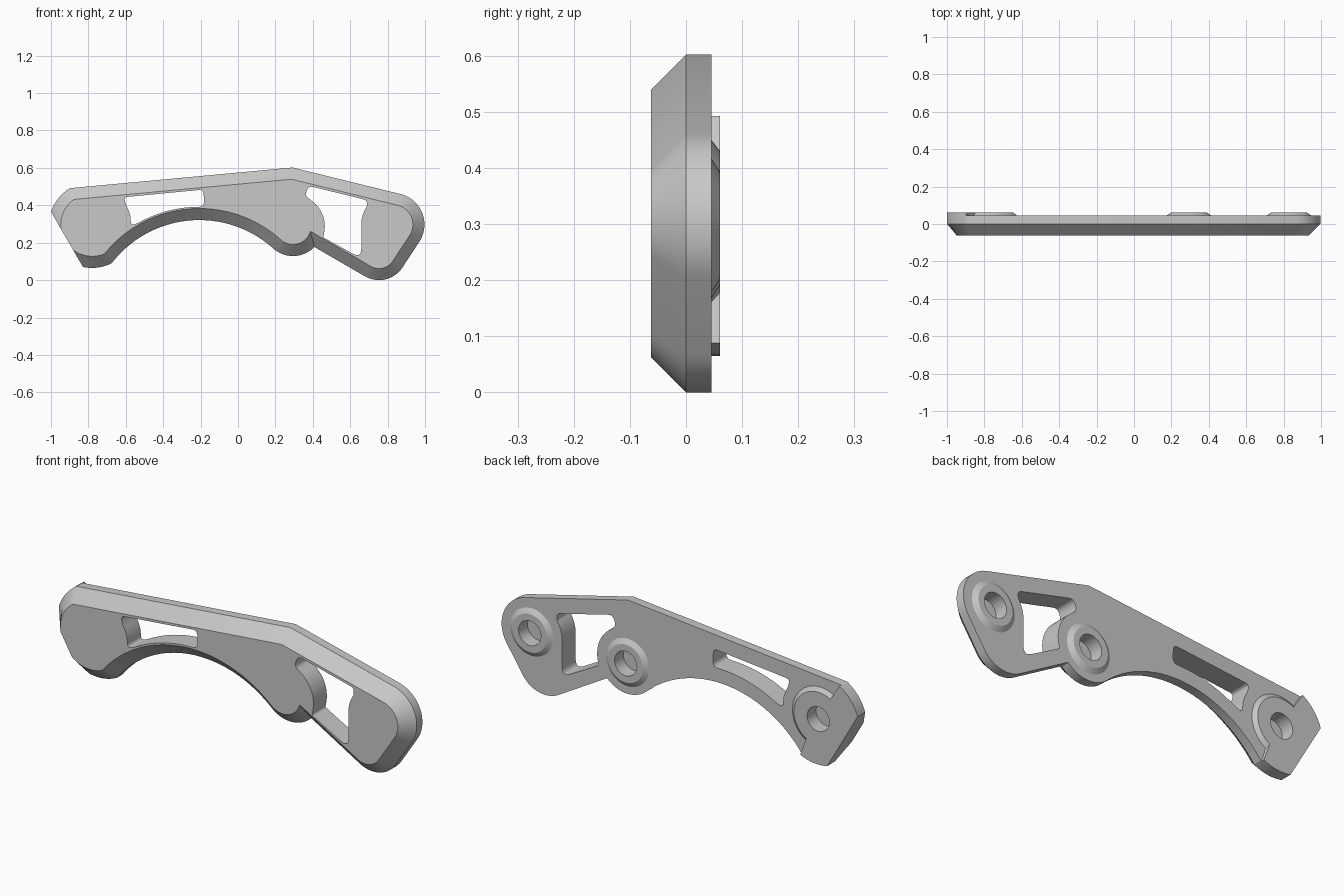
import bpy, bmesh, math
from mathutils import Vector as V

if "Cube" in bpy.data.objects:
    bpy.data.objects.remove(bpy.data.objects["Cube"])

rad, cos, sin = math.radians, math.cos, math.sin
GREY = bpy.data.materials.new("satin_grey")
GREY.diffuse_color = (0.58, 0.58, 0.58, 1)
GREY.use_nodes = True
GREY.node_tree.nodes["Principled BSDF"].inputs["Base Color"].default_value = GREY.diffuse_color

# Centres in the x-z plane: three bolt points, arch, lower right corner
END, MID, TIP = V((-.78, .295)), V((.294, .287)), V((.829, .297))
ARCH, TOE = V((-.207, -.269)), V((.754, .15))
APEX = V((.291, .602))
Y_FRONT, Y_RIM, Y_BACK, Y_BOSS = -.062, 0, .045, .0605
HOLE_R, HOLE_FLOOR = .062, -.01


def unit(a):
    return V((cos(a), sin(a)))


def arc(c, r, a0, a1, n):
    return [c + r * unit(a0 + (a1 - a0) * i / n) for i in range(n + 1)]


def circle(c, r, n=48):
    return arc(c, r, 0, 2 * math.pi, n)[:-1]


def angle(v):
    return math.atan2(v.y, v.x)


def solid(name, rings, through=(), blind=()):
    """Closed solid through equal-count x-z rings, with through and blind openings."""
    bm = bmesh.new()

    def loop(pts, y):
        return [bm.verts.new((p.x, y, p.y)) for p in pts]

    def walls(a, b):
        for i in range(len(a)):
            j = (i + 1) % len(a)
            bm.faces.new((a[j], a[i], b[i], b[j]))

    def cap(loops):
        edges = []
        for lp in loops:
            for i, v in enumerate(lp):
                pair = (lp[i - 1], v)
                edges.append(bm.edges.get(pair) or bm.edges.new(pair))
        bmesh.ops.triangle_fill(bm, use_beauty=True, edges=edges, normal=(0, -1, 0))

    loops = [loop(pts, y) for pts, y in rings]
    for a, b in zip(loops, loops[1:]):
        walls(a, b)
    front, back = [loops[0]], [loops[-1]]
    for pts in through:
        front.append(loop(pts, rings[0][1]))
        back.append(loop(pts, rings[-1][1]))
        walls(front[-1], back[-1])
    for pts in blind:
        floor = loop(pts, HOLE_FLOOR)
        back.append(loop(pts, rings[-1][1]))
        walls(floor, back[-1])
        bm.faces.new(floor)
    cap(front)
    cap(back)
    bmesh.ops.recalc_face_normals(bm, faces=bm.faces[:])
    if bm.calc_volume(signed=True) < 0:
        bmesh.ops.reverse_faces(bm, faces=bm.faces[:])
    me = bpy.data.meshes.new(name)
    bm.to_mesh(me)
    bm.free()
    me.materials.append(GREY)
    ob = bpy.data.objects.new(name, me)
    bpy.context.collection.objects.link(ob)
    return ob


def rounded(corners):
    """Polygon with filleted corners; each corner is (point, radius)."""
    out, n = [], len(corners)
    for i, (p, r) in enumerate(corners):
        if r == 0:
            out.append(p)
            continue
        a = p + (corners[i - 1][0] - p).normalized() * r
        b = p + (corners[(i + 1) % n][0] - p).normalized() * r
        out += [a * (1 - t) ** 2 + p * 2 * t * (1 - t) + b * t * t
                for t in (k / 6 for k in range(7))]
    return out


def outline(d):
    """Bracket outline, counter-clockwise, shrunk by d (the flat end is not shrunk)."""
    r_end, r_arch = .23 - d, .59 + d
    r_mid = (MID - ARCH).length - r_arch
    r_tip, r_toe = .168 - d, .15 - d
    # rounded end, below its flat, up to the arch
    w = math.acos(.155 / r_end)
    to = ARCH - END
    D = to.length
    a_end = angle(to) - math.acos((D * D + r_end ** 2 - r_arch ** 2) / (2 * D * r_end))
    pts = arc(END, r_end, rad(210) + w - 2 * math.pi, a_end, 8)
    # arch and middle boss
    a_mid = angle(MID - ARCH)
    pts += arc(ARCH, r_arch, angle(pts[-1] - ARCH), a_mid, 40)[1:]
    nb = rad(-120.1)
    s = (MID - TOE).dot(unit(nb)) - .15 + d
    pts += arc(MID, r_mid, a_mid - math.pi, rad(-30.1) + math.asin(s / r_mid), 20)[1:]
    # lower right corner and tip
    u = TIP - TOE
    nr = angle(u) - math.acos((.15 - .168) / u.length)
    pts += arc(TOE, r_toe, nb, nr, 14)
    v = TIP - APEX
    nt = angle(v) + math.asin(.168 / v.length) + math.pi / 2
    pts += arc(TIP, r_tip, nr, nt, 18)
    # ridge and the rounded end above its flat
    n1, n2 = unit(rad(95.3)), unit(nt)
    pts.append(APEX - d * (n1 + n2) / (1 + n1.dot(n2)))
    h = (APEX - END).dot(n1) - d
    return pts + arc(END, r_end, rad(95.3) + math.acos(h / r_end), rad(210) - w, 8)


# Pocket above the arch
c1 = [(V((-.185, .484)), .025), (V((-.612, .443)), .025)]
c1 += [(p, 0) for p in arc(END, .21, rad(30), rad(12), 5)]
c1 += [(V((-.572, .29)), .025)]
c1 += [(p, 0) for p in arc(ARCH, .661, rad(119), rad(95), 14)]
c1 += [(V((-.18, .393)), .03)]
# Pocket between the middle boss and the tip
c2 = [(V((.69, .427)), .02), (V((.375, .505)), .03), (V((.36, .45)), .02)]
c2 += [(p, 0) for p in arc(MID, .17, rad(57), rad(-10), 16)]
c2 += [(V((.456, .228)), .008), (V((.659, .117)), .05)]
c2 += [(p, 0) for p in arc(TIP, .17, rad(180), rad(146), 8)]

# Main plate with chamfered front, two pockets and blind bolt holes at the back
plate = solid("bracket_plate",
              [(outline(.062), Y_FRONT), (outline(0), Y_RIM), (outline(0), Y_BACK)],
              through=[rounded(c1), rounded(c2)],
              blind=[circle(c, HOLE_R) for c in (END, MID, TIP)])
parts = [plate]

# Raised chamfered bosses
for name, c in (("middle_boss", MID), ("tip_boss", TIP)):
    parts.append(solid(name, [(circle(c, .12), Y_BACK), (circle(c, .096), Y_BOSS)],
                       through=[circle(c, HOLE_R)]))

# Raised pad on the rounded end: outer half to the rim, inner half a chamfered boss
w = math.acos(.155 / .23)


def pad(r):
    return (arc(END, .23, rad(121), rad(210) - w, 8) + arc(END, .23, rad(210) + w, rad(296), 8)
            + arc(END, r, rad(-60), rad(120), 24))


parts.append(solid("end_pad", [(pad(.155), Y_BACK), (pad(.135), Y_BOSS)],
                   through=[circle(END, HOLE_R)]))

# Smooth the curved walls, keep edges crisp
for ob in parts:
    ob.select_set(True)
bpy.context.view_layer.objects.active = plate
bpy.ops.object.shade_smooth_by_angle(angle=rad(25))
